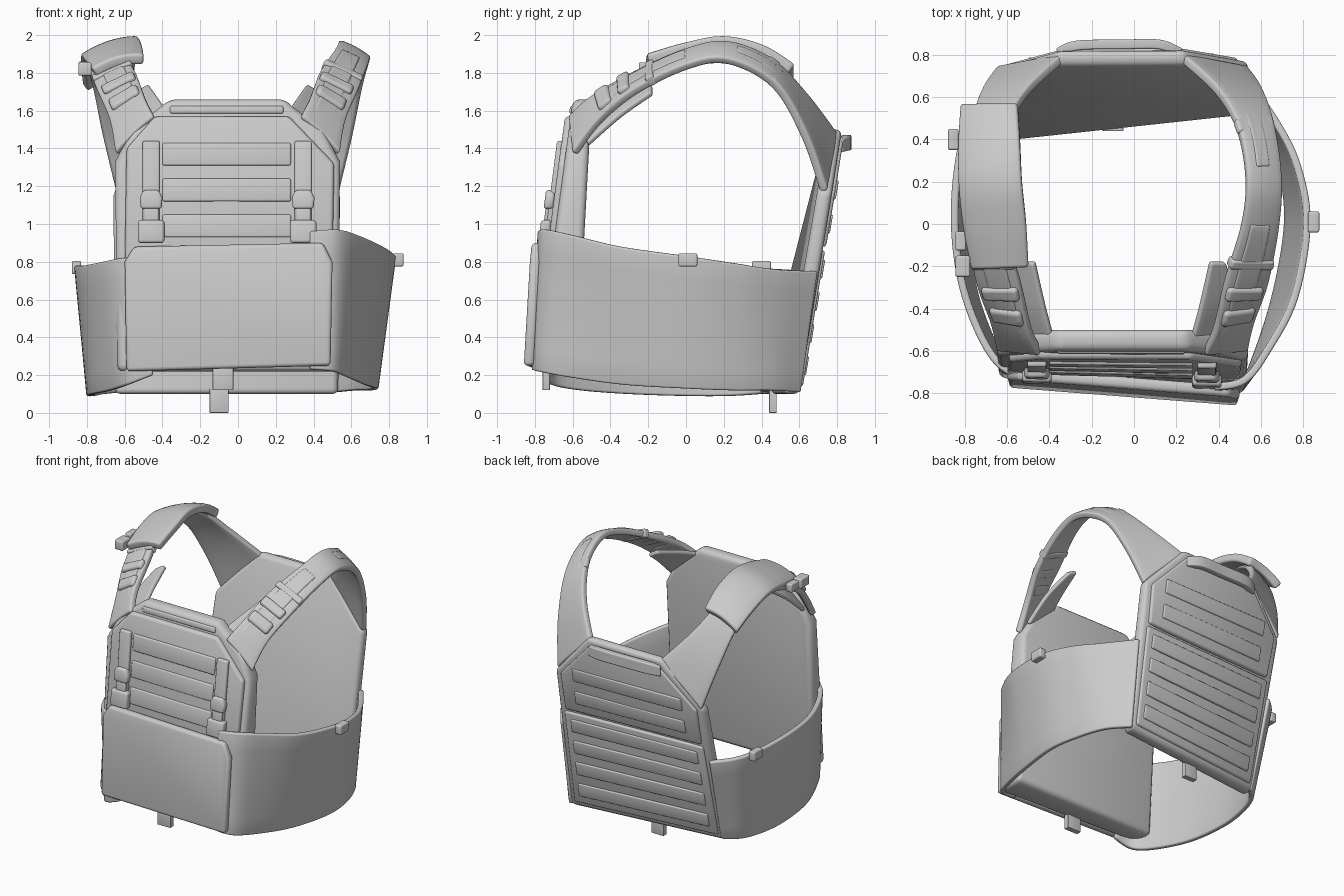
import bpy, bmesh
from mathutils import Vector

if "Cube" in bpy.data.objects:
    bpy.data.objects.remove(bpy.data.objects["Cube"])


def finish(name, bm, mods):
    me = bpy.data.meshes.new(name)
    bm.to_mesh(me)
    bm.free()
    ob = bpy.data.objects.new(name, me)
    bpy.context.collection.objects.link(ob)
    bpy.ops.object.select_all(action='DESELECT')
    ob.select_set(True)
    bpy.context.view_layer.objects.active = ob
    for kind, props in mods:
        m = ob.modifiers.new(kind, kind)
        for k, v in props.items():
            setattr(m, k, v)
        bpy.ops.object.modifier_apply(modifier=m.name)
    b2 = bmesh.new()
    b2.from_mesh(ob.data)
    bmesh.ops.recalc_face_normals(b2, faces=b2.faces)
    b2.to_mesh(ob.data)
    b2.free()
    bpy.ops.object.shade_smooth_by_angle(angle=0.7)
    return ob


def bevel(w):
    return ('BEVEL', dict(width=w, segments=3, limit_method='ANGLE', angle_limit=0.6))


def curve(pts, t):
    # Catmull-Rom point at parameter t (0 .. len-1)
    n = len(pts)
    i = min(int(t), n - 2)
    f = t - i
    p = [Vector(pts[k]) for k in (max(i - 1, 0), i, i + 1, min(i + 2, n - 1))]
    return 0.5 * (2 * p[1] + (p[2] - p[0]) * f + (2 * p[0] - 5 * p[1] + 4 * p[2] - p[3]) * f * f
                  + (3 * p[1] - p[0] - 3 * p[2] + p[3]) * f ** 3)


def loft(name, a, b, thick, t0=0, t1=None, widen=1.0, bow=0.0, lift=0.0, m=6):
    # cloth band between two edge curves
    t1 = len(a) - 1 if t1 is None else t1
    n = max(4, int((t1 - t0) * 7))
    bm = bmesh.new()
    rows = []
    for i in range(n + 1):
        t = t0 + (t1 - t0) * i / n
        p, q = curve(a, t), curve(b, t)
        c, h = (p + q) / 2, (q - p) / 2 * widen
        row = []
        for j in range(m + 1):
            s = 2 * j / m - 1
            row.append(bm.verts.new(c + h * s + Vector((0, 0, lift + bow * (1 - s * s)))))
        rows.append(row)
    for r, s in zip(rows, rows[1:]):
        for j in range(m):
            bm.faces.new((r[j], r[j + 1], s[j + 1], s[j]))
    return finish(name, bm, [('SOLIDIFY', dict(thickness=thick, offset=0)), bevel(thick * 0.35)])


def plate(name, outline, front, back, bev=0.02):
    # x/z outline between two slightly twisted faces y = c + kx*x + kz*z + kxz*x*z
    bm = bmesh.new()
    f, b = [[bm.verts.new((x, c + kx * x + kz * z + kxz * x * z, z)) for x, z in outline]
            for c, kx, kz, kxz in (front, back)]
    bm.faces.new(f)
    bm.faces.new(b[::-1])
    for i in range(len(f)):
        j = (i + 1) % len(f)
        bm.faces.new((f[i], b[i], b[j], f[j]))
    return finish(name, bm, [bevel(bev)])


def rect(x0, x1, z0, z1):
    return [(x0, z0), (x1, z0), (x1, z1), (x0, z1)]


def mx(pts):
    return [(-0.11 - x, y, z) for x, y, z in pts]


def on_front(name, outline, lo, hi, bev=0.01):
    return plate(name, outline, (-0.79 - hi, -.06, .115, .036), (-0.79 - lo, -.06, .115, .036), bev)


def on_back(name, outline, lo, hi, bev=0.01):
    return plate(name, outline, (.525 + hi, .118, .2, -.078), (.525 + lo, .118, .2, -.078), bev)


# front plate bag with raised face panel
plate('front_plate_bag', [(-.64, .22), (.53, .22), (.54, 1.33), (.45, 1.5), (.29, 1.62), (.25, 1.66),
      (-.36, 1.66), (-.41, 1.62), (-.56, 1.5), (-.65, 1.33)],
      (-.79, -.06, .115, .036), (-.59, 0, .055, 0), .035)
on_front('front_face_panel', [(-.6, .8), (.5, .8), (.51, 1.32), (.27, 1.57), (-.44, 1.57), (-.59, 1.4)],
         -.02, .03, .02)
for i, z in enumerate((.93, 1.12, 1.31)):
    on_front(f'front_webbing_row_{i}', rect(-.4, .28, z, z + .12), .02, .043)
on_front('front_collar_binding', rect(-.36, .24, 1.585, 1.625), -.01, .01)

# front buckled straps
for side, x in (('left', -.46), ('right', .345)):
    on_front(f'{side}_placard_webbing', rect(x - .045, x + .045, .92, 1.44), .02, .055)
    on_front(f'{side}_placard_buckle_top', [(x - .055, 1.08), (x + .055, 1.08), (x + .06, 1.14),
             (x + .04, 1.18), (x - .04, 1.18), (x - .06, 1.14)], .03, .08, .015)
    on_front(f'{side}_placard_buckle_neck', rect(x - .04, x + .04, 1.0, 1.1), .03, .07)
    on_front(f'{side}_placard_buckle_base', rect(x - .07, x + .07, .9, 1.02), .03, .085, .015)

# placard flap over the cummerbund
plate('placard_flap', [(-.59, .22), (.49, .25), (.5, .8), (.45, .9), (-.55, .88), (-.6, .8)],
      (-.836, -.08, .06, 0), (-.78, -.08, .06, 0), .02)

# back plate bag, yoke, webbing and drag handle
plate('back_plate_bag', [(-.65, .1), (.53, .1), (.54, 1.17), (.24, 1.5), (-.36, 1.5), (-.66, 1.17)],
      (.434, .118, .21, -.078), (.525, .118, .2, -.078), .03)
on_back('back_yoke', [(-.6, .88), (.48, .88), (.49, 1.16), (.21, 1.46), (-.33, 1.46), (-.61, 1.16)],
        -.02, .018, .015)
on_back('back_lower_panel', rect(-.61, .49, .14, .86), -.02, .015, .015)
for i, z in enumerate((.2, .37, .54, .71)):
    on_back(f'back_webbing_row_{i}', rect(-.56, .44, z, z + .1), .005, .026, .008)
for i, z in enumerate((.95, 1.13)):
    on_back(f'back_yoke_row_{i}', rect(-.5, .38, z, z + .1), .005, .03, .008)
loft('drag_handle', [(-.36, .81, 1.45), (-.27, .845, 1.47), (-.06, .85, 1.47), (.12, .85, 1.47), (.22, .81, 1.45)],
     [(-.36, .81, 1.38), (-.27, .845, 1.39), (-.06, .85, 1.39), (.12, .85, 1.39), (.22, .81, 1.38)], .045)

# cummerbund sides
loft('right_cummerbund',
     [(.38, -.77, .96), (.52, -.74, .97), (.63, -.6, .94), (.76, -.35, .88), (.82, 0, .83), (.775, .27, .79),
      (.68, .47, .76), (.53, .69, .75)],
     [(.38, -.80, .23), (.5, -.78, .22), (.58, -.62, .19), (.67, -.33, .15), (.725, 0, .13), (.7, .25, .12),
      (.63, .45, .12), (.52, .6, .11)], .035)
loft('left_cummerbund',
     [(-.45, -.715, .82), (-.6, -.69, .82), (-.71, -.56, .8), (-.81, -.3, .78), (-.85, 0, .78), (-.83, .3, .77),
      (-.77, .5, .76), (-.64, .64, .75)],
     [(-.45, -.74, .2), (-.58, -.71, .15), (-.67, -.56, .12), (-.76, -.3, .1), (-.785, 0, .09), (-.76, .22, .09),
      (-.71, .38, .1), (-.62, .47, .11)], .035)

# shoulder straps: inner and outer edges
inner = [(.33, -.61, 1.56), (.38, -.5, 1.66), (.43, -.27, 1.79), (.51, 0, 1.91), (.53, .22, 1.95),
         (.49, .45, 1.86), (.39, .63, 1.68), (.22, .79, 1.47)]
outer = [(.53, -.59, 1.37), (.56, -.46, 1.54), (.63, -.27, 1.70), (.68, 0, 1.83), (.69, .22, 1.86),
         (.655, .47, 1.73), (.6, .63, 1.46), (.53, .73, 1.17)]
flap_a = [(.27, -.55, 1.6), (.31, -.4, 1.66), (.36, -.18, 1.73)]
flap_b = [(.5, -.52, 1.42), (.48, -.35, 1.57), (.43, -.18, 1.69)]
for side, f in (('right', list), ('left', mx)):
    a, b = f(inner), f(outer)
    loft(f'{side}_shoulder_strap', a, b, .045, bow=.012)
    loft(f'{side}_strap_webbing', a, b, .03, .1, 3.0, .55, lift=.025)
    loft(f'{side}_strap_buckle', a, b, .07, 1.1, 1.45, .8, lift=.02)
    loft(f'{side}_strap_adjuster', a, b, .07, 1.65, 1.9, .85, lift=.02)
    loft(f'{side}_strap_keeper', a, b, .06, 2.25, 2.4, 1.05, lift=.01)
    loft(f'{side}_strap_rear_fold', a, b, .04, 4.9, 5.2, 1.03, lift=.01)
    loft(f'{side}_strap_rear_ridge', a, b, .03, 4.2, 6.8, .4, lift=.025)
    loft(f'{side}_underarm_flap', f(flap_a), f(flap_b), .03)

# left shoulder pad and its side toggles
loft('left_shoulder_pad',
     [(-.5, -.2, 1.87), (-.51, 0, 1.93), (-.53, .2, 1.965), (-.54, .4, 1.92), (-.55, .56, 1.82)],
     [(-.76, -.21, 1.80), (-.80, 0, 1.85), (-.82, .2, 1.87), (-.82, .4, 1.81), (-.81, .56, 1.72)],
     .06, bow=.025)


def tab(name, c, s):
    x, y, z = c
    loft(name, [(x, y - s[1], z + s[2]), (x, y + s[1], z + s[2])],
         [(x, y - s[1], z - s[2]), (x, y + s[1], z - s[2])], s[0] * 2, m=2)


tab('pad_toggle_front', (-.81, -.2, 1.82), (.035, .05, .035))
tab('pad_toggle_rear', (-.82, -.08, 1.83), (.025, .045, .03))
tab('right_cummerbund_tab', (.85, .01, .81), (.027, .05, .035))
tab('left_cummerbund_tab', (-.855, .4, .77), (.025, .05, .035))

# pull tabs under the front and back bags
tab('front_pull_tab', (-.08, -.74, .18), (.055, .02, .06))
tab('back_pull_tab', (-.1, .46, .065), (.05, .02, .065))
